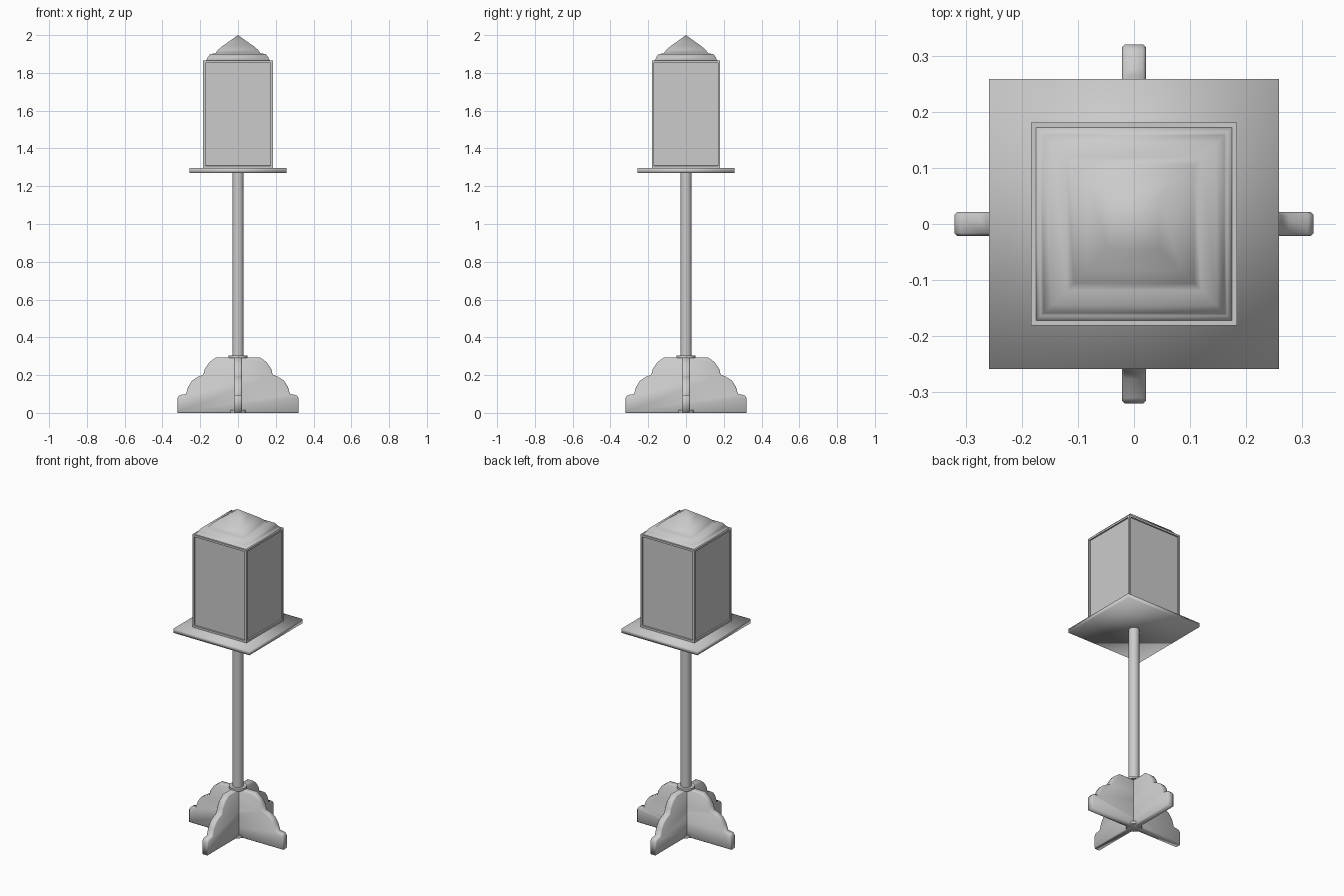
import bpy, bmesh, math

cube = bpy.data.objects.get("Cube")
if cube:
    bpy.data.objects.remove(cube)

grey = bpy.data.materials.new("plain_grey")
grey.use_nodes = True
GREY = (0.6, 0.6, 0.6, 1)
grey.diffuse_color = GREY
grey.node_tree.nodes["Principled BSDF"].inputs["Base Color"].default_value = GREY


def finish(name, bm, smooth=True):
    """Turn a bmesh into a named, coloured object."""
    bmesh.ops.recalc_face_normals(bm, faces=bm.faces)
    for f in bm.faces:
        f.smooth = smooth
    mesh = bpy.data.meshes.new(name)
    bm.to_mesh(mesh)
    bm.free()
    mesh.materials.append(grey)
    obj = bpy.data.objects.new(name, mesh)
    bpy.context.scene.collection.objects.link(obj)
    return obj


def square_loft(name, profile, cap_top=True):
    """Stack square rings given as (half x, half y, z)."""
    bm = bmesh.new()
    signs = [(-1, -1), (1, -1), (1, 1), (-1, 1)]
    rings = [[bm.verts.new((sx * hx, sy * hy, z)) for sx, sy in signs]
             for hx, hy, z in profile]
    for low, high in zip(rings, rings[1:]):
        for i in range(4):
            j = (i + 1) % 4
            bm.faces.new((low[i], low[j], high[j], high[i]))
    bm.faces.new(rings[0])
    if cap_top:
        bm.faces.new(rings[-1])
    else:
        bmesh.ops.remove_doubles(bm, verts=rings[-1], dist=0.001)
    return finish(name, bm)


def cylinder(name, radius, z0, z1):
    bm = bmesh.new()
    bmesh.ops.create_cone(bm, cap_ends=True, segments=20, radius1=radius,
                          radius2=radius, depth=z1 - z0)
    bmesh.ops.translate(bm, verts=bm.verts, vec=(0, 0, (z0 + z1) / 2))
    obj = finish(name, bm)
    bpy.ops.object.select_all(action='DESELECT')
    bpy.context.view_layer.objects.active = obj
    obj.select_set(True)
    bpy.ops.object.shade_smooth_by_angle(angle=math.radians(40))
    return obj


# Crossed, scalloped foot boards with softened rims
half = [(0.32, 0), (0.32, 0.08), (0.31, 0.094), (0.276, 0.1), (0.263, 0.14),
        (0.242, 0.172), (0.21, 0.192), (0.184, 0.202), (0.176, 0.232),
        (0.152, 0.268), (0.118, 0.293)]
outline = half + [(-x, z) for x, z in reversed(half)]
THICK = 0.021
for name, angle in (("foot_board_side", 0), ("foot_board_front", math.pi / 2)):
    bm = bmesh.new()
    face = bm.faces.new([bm.verts.new((x, -THICK, z)) for x, z in outline])
    grown = bmesh.ops.extrude_face_region(bm, geom=[face])
    moved = [v for v in grown["geom"] if isinstance(v, bmesh.types.BMVert)]
    bmesh.ops.translate(bm, verts=moved, vec=(0, 2 * THICK, 0))
    rim = [e for e in bm.edges if abs(e.verts[0].co.y - e.verts[1].co.y) < 0.001]
    bmesh.ops.bevel(bm, geom=rim, offset=0.005, segments=1, affect='EDGES')
    finish(name, bm).rotation_euler.z = angle

# Post with its collars
cylinder("post", 0.03, 0.01, 1.28)
cylinder("lower_collar", 0.046, 0, 0.016)
cylinder("upper_collar", 0.05, 0.29, 0.304)

# Shelf under the box
square_loft("shelf", [(0.258, 0.258, 1.27), (0.258, 0.258, 1.296)])

# Box with a recessed panel on each side
HX, HY, Z0, Z1 = 0.184, 0.181, 1.296, 1.865
bm = bmesh.new()
bmesh.ops.create_cube(bm, size=1)
for v in bm.verts:
    v.co = (v.co.x * 2 * HX, v.co.y * 2 * HY, Z0 if v.co.z < 0 else Z1)
sides = [f for f in bm.faces if abs(f.normal.z) < 0.5]
bmesh.ops.inset_individual(bm, faces=sides, thickness=0.017)
bmesh.ops.inset_individual(bm, faces=sides, thickness=0.001, depth=-0.008)
finish("box", bm, smooth=False)

# Stepped roof rising to a point
steps = [(0.183, 1.862), (0.166, 1.868), (0.161, 1.882), (0.147, 1.9),
         (0.12, 1.903), (0.107, 1.921), (0.084, 1.941), (0.045, 1.968), (0, 2)]
square_loft("roof", [(r, r * HY / HX, z) for r, z in steps], cap_top=False)
